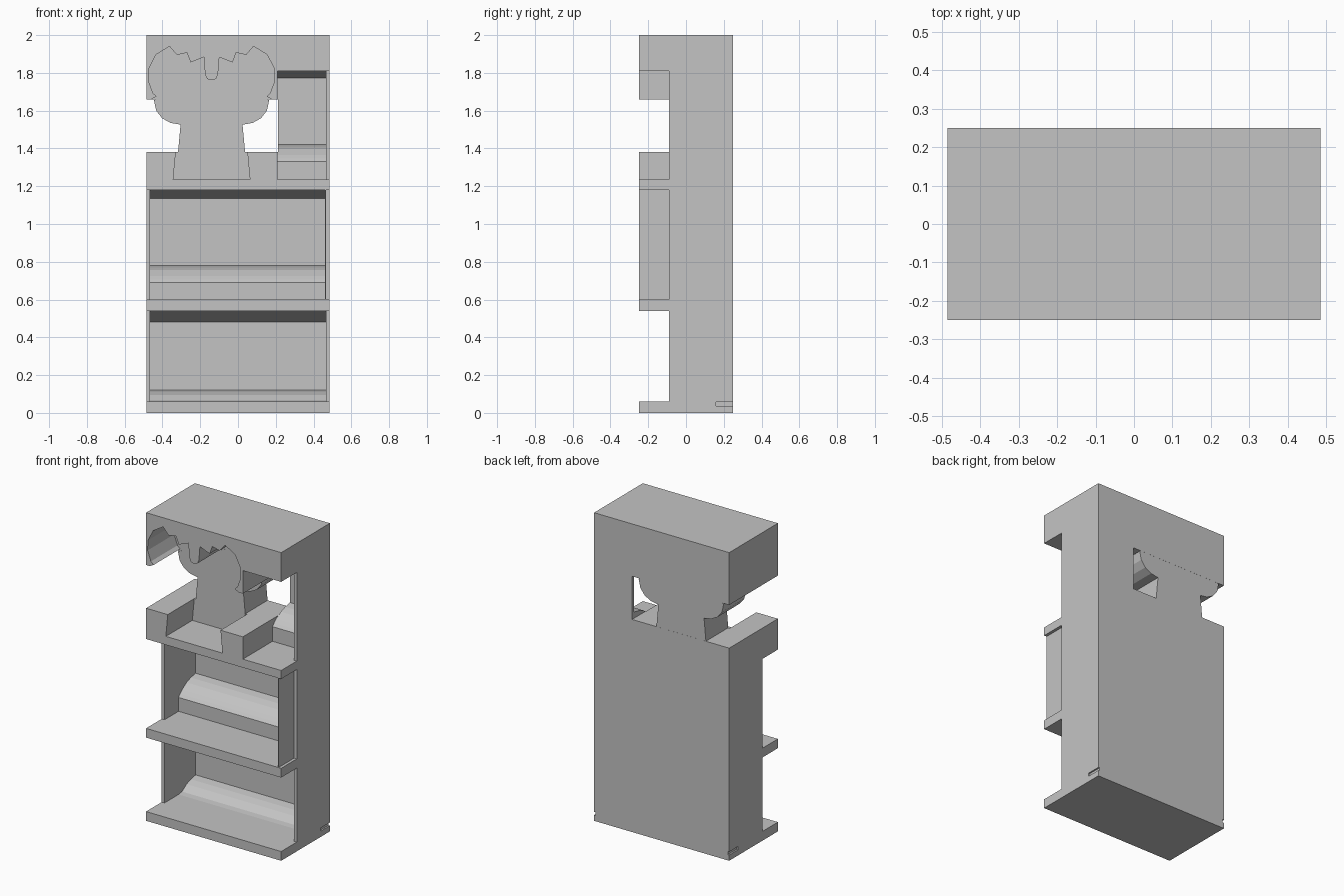
import bpy
import bmesh
from mathutils import Vector

cube = bpy.data.objects.get("Cube")
if cube:
    bpy.data.objects.remove(cube, do_unlink=True)

# One plain grey for everything
grey = bpy.data.materials.new("plain grey")
grey.use_nodes = True
tint = (0.55, 0.55, 0.55, 1)
grey.diffuse_color = tint
grey.node_tree.nodes["Principled BSDF"].inputs["Base Color"].default_value = tint


def prism(name, points, axis, lo, hi):
    """Extrude a closed outline along x (outline in y,z) or y (outline in x,z)."""
    def place(a, b, t):
        return Vector((t, a, b)) if axis == "x" else Vector((a, t, b))
    bm = bmesh.new()
    face = bm.faces.new([bm.verts.new(place(a, b, lo)) for a, b in points])
    grown = bmesh.ops.extrude_face_region(bm, geom=[face], use_keep_orig=True)
    moved = [g for g in grown["geom"] if isinstance(g, bmesh.types.BMVert)]
    bmesh.ops.translate(bm, verts=moved, vec=place(0, 0, hi - lo))
    bmesh.ops.recalc_face_normals(bm, faces=bm.faces)
    mesh = bpy.data.meshes.new(name)
    bm.to_mesh(mesh)
    bm.free()
    mesh.materials.append(grey)
    obj = bpy.data.objects.new(name, mesh)
    bpy.context.collection.objects.link(obj)
    return obj


def box(name, x, y, z):
    outline = [(x[0], z[0]), (x[1], z[0]), (x[1], z[1]), (x[0], z[1])]
    return prism(name, outline, "y", *y)


def cut(target, cutter):
    """Subtract a cutter, bake the result and remove the cutter."""
    cutter.hide_render = True
    mod = target.modifiers.new("cut", "BOOLEAN")
    mod.operation = "DIFFERENCE"
    mod.solver = "EXACT"
    mod.object = cutter
    graph = bpy.context.evaluated_depsgraph_get()
    baked = bpy.data.meshes.new_from_object(target.evaluated_get(graph))
    target.modifiers.clear()
    target.data = baked
    bpy.data.objects.remove(cutter, do_unlink=True)


def offset(points, d):
    """Move a counter-clockwise outline outward by d."""
    out = []
    for i, p in enumerate(points):
        a, p, b = Vector(points[i - 1]), Vector(p), Vector(points[(i + 1) % len(points)])
        e, f = (p - a).normalized(), (b - p).normalized()
        n, m = Vector((e.y, -e.x)), Vector((f.y, -f.x))
        step = (n + m) / max(1 + n.dot(m), 0.6)
        out.append(tuple(p + step * d))
    return out


# Cabinet block
cabinet = box("cabinet", (-0.485, 0.485), (-0.25, 0.25), (0, 2))

# Compartments: floor, rounded ledge at the back, sloping ceiling
LEDGE = [(0.054, 0.09), (0.07, 0.073), (0.09, 0.055), (0.137, 0.024),
         (0.18, 0.009), (0.23, 0)]


def compartment(x0, floor, ledge, ceiling, slope):
    side = [(-0.3, floor), (LEDGE[0][0], floor)]
    for y, drop in LEDGE:
        if ledge - drop > floor:
            side.append((y, ledge - drop))
    side += [(0.23, ceiling - slope), (-0.09, ceiling), (-0.3, ceiling)]
    cut(cabinet, prism("compartment_cutter", side, "x", x0, 0.465))


compartment(-0.465, 0.06, 0.12, 0.54, 0.06)
compartment(-0.465, 0.60, 0.78, 1.18, 0.045)
compartment(0.21, 1.235, 1.42, 1.81, 0.037)

# Side walls are set back, so the shelves stand out in front
for x0, z0, z1 in ((-0.6, 0.06, 0.54), (-0.6, 0.60, 1.18), (0.21, 1.235, 1.81)):
    cut(cabinet, box("front_cutter", (x0, 0.6), (-0.3, -0.09), (z0, z1)))

# Open window around the figure, through to the back and the right side
cut(cabinet, box("window_cutter", (-0.6, 0.212), (-0.3, 0.3), (1.38, 1.66)))

# Small slots low at the back of both sides
for s in (-1, 1):
    xs = sorted((s * 0.475, s * 0.6))
    cut(cabinet, box("slot_cutter", xs, (0.16, 0.3), (0.037, 0.058)))

# Figure: half outline from the foot up to the crown notch, then mirrored
HALF = [(0.190, 1.247), (0.164, 1.526), (0.217, 1.535), (0.262, 1.56),
        (0.293, 1.6), (0.305, 1.655), (0.270, 1.672), (0.300, 1.70),
        (0.322, 1.76), (0.320, 1.82), (0.285, 1.888), (0.225, 1.925),
        (0.188, 1.882), (0.138, 1.893), (0.118, 1.84), (0.052, 1.866),
        (0.046, 1.79), (0.034, 1.762), (0.016, 1.75)]
MID = -0.14
outline = [(MID + x, z) for x, z in HALF]
outline += [(MID - x, z) for x, z in reversed(HALF)]

cut(cabinet, prism("figure_recess_cutter", offset(outline, 0.012), "y", -0.3, 0.022))
prism("figure", outline, "y", 0.02, 0.2495)

# Thin end panel of the middle shelf
box("end_panel", (0.461, 0.466), (-0.25, -0.088), (0.598, 1.182))
